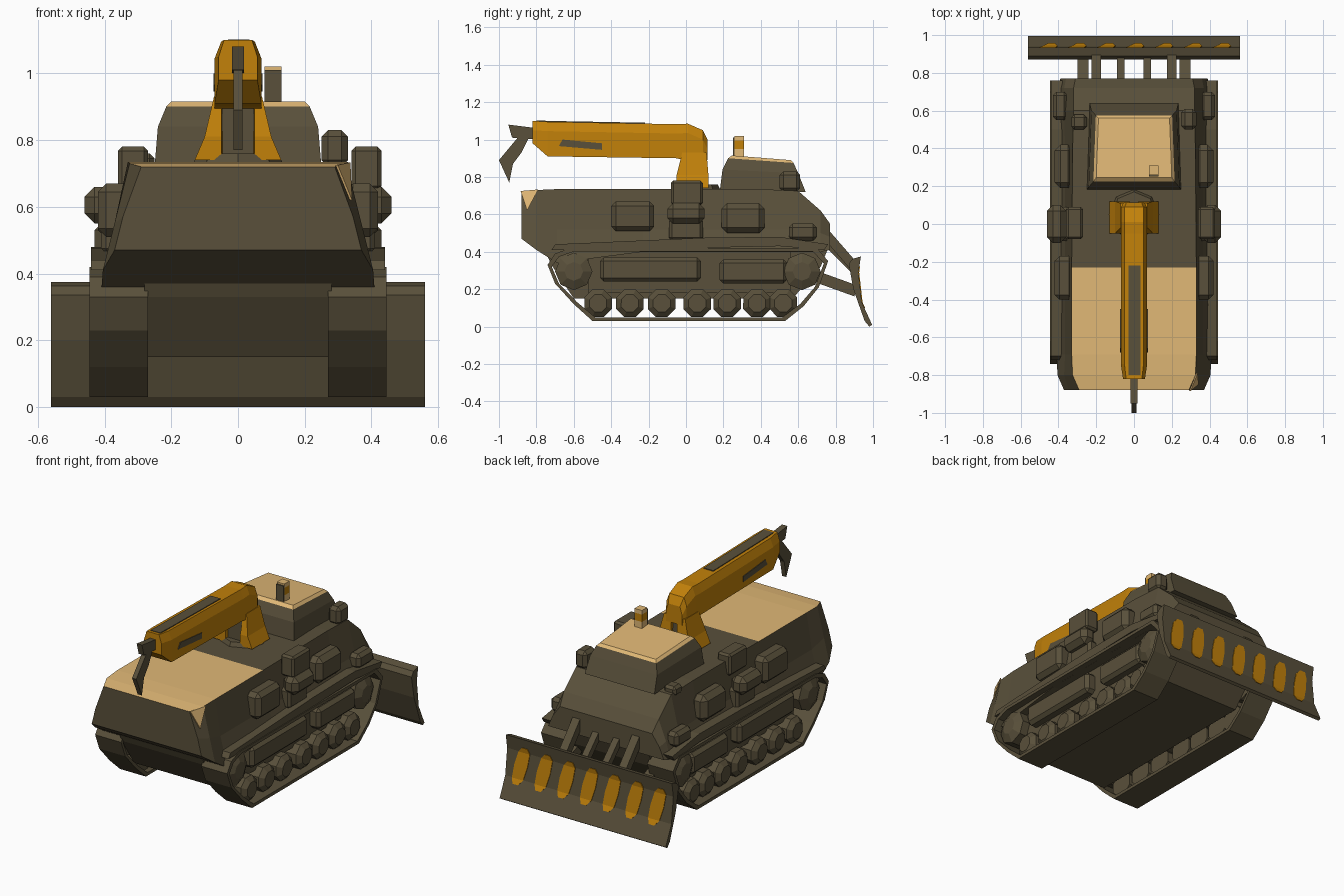
import bpy, bmesh, math
from mathutils import Vector

if "Cube" in bpy.data.objects:
    bpy.data.objects.remove(bpy.data.objects["Cube"])


def make_mat(name, rgb):
    m = bpy.data.materials.new(name)
    m.diffuse_color = (*rgb, 1)
    m.use_nodes = True
    m.node_tree.nodes["Principled BSDF"].inputs["Base Color"].default_value = m.diffuse_color
    return m


OLIVE = make_mat("dark olive", (0.10, 0.08, 0.043))
TAN = make_mat("sand tan", (0.75, 0.48, 0.18))
ORANGE = make_mat("warning orange", (0.54, 0.22, 0.003))


def finish(name, bm, mats, rule=None):
    bmesh.ops.recalc_face_normals(bm, faces=bm.faces)
    bm.normal_update()
    if rule:
        for f in bm.faces:
            f.material_index = rule(f)
    me = bpy.data.meshes.new(name)
    bm.to_mesh(me)
    bm.free()
    for m in mats:
        me.materials.append(m)
    ob = bpy.data.objects.new(name, me)
    bpy.context.collection.objects.link(ob)
    return ob


def loft(name, rings, mats=(OLIVE,), rule=None, closed=False):
    """Skin a list of equal-length point rings, capped unless closed."""
    bm = bmesh.new()
    vs = [[bm.verts.new(p) for p in r] for r in rings]
    n = len(vs[0])
    pairs = list(zip(vs, vs[1:])) + ([(vs[-1], vs[0])] if closed else [])
    for a, b in pairs:
        for i in range(n):
            j = (i + 1) % n
            bm.faces.new((a[i], a[j], b[j], b[i]))
    if not closed:
        bm.faces.new(vs[0])
        bm.faces.new(vs[-1])
    return finish(name, bm, mats, rule)


def extrude(name, prof, x0, x1, mat=OLIVE):
    """Extrude a (y, z) outline along x."""
    return loft(name, [[(x, y, z) for y, z in prof] for x in (x0, x1)], (mat,))


def box(name, lo, hi, mat=OLIVE, bev=0.0):
    bm = bmesh.new()
    bmesh.ops.create_cube(bm, size=1)
    for v in bm.verts:
        v.co = [(a + b) / 2 + c * (b - a) for a, b, c in zip(lo, hi, v.co)]
    if bev:
        bmesh.ops.bevel(bm, geom=bm.edges[:], offset=bev, segments=1, affect='EDGES')
    return finish(name, bm, (mat,))


def disc(x, y, z, r, n=8, a0=0.0):
    return [(x, y + r * math.cos(a0 + 2 * math.pi * i / n), z + r * math.sin(a0 + 2 * math.pi * i / n))
            for i in range(n)]


def beam(name, a, b, w):
    """Square bar between two points."""
    a, b = Vector(a), Vector(b)
    side = Vector((w, 0, 0))
    up = (b - a).normalized().cross(Vector((1, 0, 0))) * w
    return loft(name, [[p + side + up, p - side + up, p - side - up, p + side - up] for p in (a, b)])


def mx(s, x0, x1):
    return min(s * x0, s * x1), max(s * x0, s * x1)


# upper hull: mirrored sections along y, tan forward deck
sections = [(-.88, .29, .72, .345, .57, .37, .47), (-.80, .325, .73, .37, .55, .405, .41),
            (-.69, .33, .735, .365, .52, .41, .34), (-.23, .33, .735, .365, .52, .41, .40),
            (.40, .325, .735, .365, .52, .41, .40), (.60, .32, .725, .37, .52, .41, .40),
            (.72, .32, .62, .37, .50, .40, .40), (.77, .31, .55, .36, .48, .39, .41)]
rings = [[(a, y, za), (b, y, zb), (c, y, zc), (-c, y, zc), (-b, y, zb), (-a, y, za)]
         for y, a, za, b, zb, c, zc in sections]
loft("upper_hull", rings, (OLIVE, TAN),
     lambda f: int(f.normal.z > .9 and f.calc_center_median().y < -.23))
loft("painted_corner", [[(.292 + d, -.884, .725), (.33 + d, -.79, .733), (.335 + d, -.85, .62)]
                        for d in (0, .007)], (TAN,))

# lower hull
extrude("lower_hull", [(-.76, .42), (-.72, .33), (-.60, .15), (.57, .15), (.72, .32), (.76, .42)], -.28, .28)

# running gear on both sides
outer = [(-.74, .33), (-.70, .23), (-.60, .12), (-.50, .03), (.53, .03), (.63, .11),
         (.71, .21), (.76, .35), (.70, .42), (-.62, .42), (-.70, .39)]
inner = [(y * .97, .225 + (z - .225) * .9) for y, z in outer]
for s, tag in ((1, "right"), (-1, "left")):
    x0, x1 = mx(s, .27, .445)
    loft(tag + "_track", [[(x0, *p) for p in outer], [(x1, *p) for p in outer],
                          [(x1, *p) for p in inner], [(x0, *p) for p in inner]], closed=True)
    for i, y in enumerate((-.47, -.30, -.13, .06, .22, .38, .52)):
        loft(f"{tag}_road_wheel_{i}", [disc(s * .30, y, .125, .08, 8, .39), disc(s * .40, y, .125, .08, 8, .39),
                                       disc(s * .425, y, .125, .05, 8, .39)])
    for part, y in (("idler", -.60), ("sprocket", .62)):
        loft(f"{tag}_{part}", [disc(s * .28, y, .295, .10), disc(s * .41, y, .295, .10),
                               disc(s * .435, y, .295, .05)])
    x0, x1 = mx(s, .27, .36)
    box(tag + "_suspension_beam", (x0, -.52, .18), (x1, .56, .40))
    x0, x1 = mx(s, .30, .42)
    box(tag + "_long_bogie_box", (x0, -.46, .24), (x1, .08, .37), bev=.02)
    box(tag + "_short_bogie_box", (x0, .18, .23), (x1, .54, .36), bev=.02)
    x0, x1 = mx(s, .30, .44)
    extrude(tag + "_fender", [(-.72, .41), (-.70, .44), (.10, .475), (.50, .48), (.76, .44),
                              (.74, .41), (.50, .43), (-.40, .41)], x0, x1)

    # stowage on the hull sides
    x0, x1 = mx(s, .32, .42)
    box(tag + "_front_pack", (x0, -.40, .51), (x1, -.17, .67), bev=.025)
    box(tag + "_rear_pack", (x0, .19, .50), (x1, .42, .66), bev=.03)
    x0, x1 = mx(s, .33, .41)
    box(tag + "_winch_base", (x0, -.09, .46), (x1, .09, .58), bev=.015)
    x0, x1 = mx(s, .36, .46)
    box(tag + "_winch_drum", (x0, -.10, .55), (x1, .10, .66), bev=.03)
    x0, x1 = mx(s, .34, .43) if s > 0 else mx(s, .27, .36)
    box(tag + "_winch_top", (x0, -.08, .65), (x1, .09, .78), bev=.012)
    x0, x1 = mx(s, .35, .43)
    box(tag + "_rear_lamp", (x0, .55, .46), (x1, .70, .55), bev=.02)

    # push arms and rams of the blade
    beam(tag + "_push_arm", (s * .27, .66, .28), (s * .27, .91, .19), .03)
    beam(tag + "_lift_ram", (s * .20, .70, .55), (s * .20, .90, .32), .025)
    beam(tag + "_inner_ram", (s * .07, .72, .48), (s * .07, .90, .30), .02)

# turret with tan roof sloping to the rear
shape = [(.25, .18, .64, .72, .72), (.24, .195, .60, .84, .82), (.215, .225, .575, .90, .875),
         (.20, .245, .56, .915, .89)]
loft("turret", [[(-x, a, za), (-x * .94, b, zb), (x * .94, b, zb), (x, a, za)]
                for x, a, b, za, zb in shape], (OLIVE, TAN), lambda f: int(f.calc_center_median().z > .88))
box("turret_lamp", (.25, .50, .72), (.33, .61, .83), bev=.02)
box("turret_step", (-.33, .50, .70), (-.25, .58, .76), bev=.015)

# beacon: tan block, orange band, dark front plate
for part, z0, z1, m in (("base", .89, .95, TAN), ("band", .95, .995, ORANGE), ("cap", .995, 1.02, TAN)):
    box("beacon_" + part, (.08, .26, z0), (.13, .31, z1), m)
box("beacon_front", (.08, .252, .89), (.13, .26, 1.01))

# crane pedestal and legs
loft("crane_pedestal", [[(r * math.cos(i * math.pi / 4), .05 + r * math.sin(i * math.pi / 4), z)
                         for i in range(8)] for r, z in ((.14, .72), (.12, .76))])
for s, tag in ((1, "right"), (-1, "left")):
    loft(tag + "_crane_leg",
         [[(s * .05, a, z), (s * x, a, z), (s * x, b, z), (s * .02, b, z)]
          for x, a, b, z in ((.13, -.05, .12, .74), (.10, -.05, .12, .81), (.072, -.02, .11, .93))], (ORANGE,))
box("crane_post", (-.048, -.03, .73), (.048, .09, .92))

# boom
boom = [(.115, .055, .89, 1.00), (.09, .068, .88, 1.05), (.01, .07, .885, 1.085),
        (-.05, .07, .90, 1.082), (-.74, .07, .91, 1.095), (-.82, .058, .98, 1.10)]
loft("crane_boom", [[(w, y, a), (w, y, b - .05), (w * .72, y, b), (-w * .72, y, b), (-w, y, b - .05), (-w, y, a)]
                    for y, w, a, b in boom], (ORANGE,))
extrude("boom_top_strip", [(-.80, 1.094), (-.70, 1.092), (-.22, 1.084), (-.22, 1.09), (-.70, 1.099), (-.80, 1.102)],
        -.03, .035)
for s, tag in ((1, "right"), (-1, "left")):
    x0, x1 = mx(s, .068, .074)
    extrude(tag + "_boom_side_strip", [(-.68, .965), (-.66, 1.0), (-.45, .98), (-.45, .945)], x0, x1)

# hook
extrude("hook_head", [(-.79, 1.06), (-.95, 1.08), (-.93, 1.01), (-.80, 1.0)], -.018, .018)
extrude("hook", [(-.83, 1.03), (-.90, 1.01), (-1.0, .89), (-.945, .77), (-.925, .87), (-.88, .93)], -.014, .014)

# dozer blade: hollow face with slanted orange stripes
face = [(.935, .375), (.922, .29), (.940, .13), (.995, .01)]
extrude("dozer_blade", [(.89, .362)] + face + [(.98, 0), (.955, .03), (.895, .2), (.87, .335)], -.56, .56)


def blade_y(z):
    for (ya, za), (yb, zb) in zip(face, face[1:]):
        if z >= zb:
            return ya + (yb - ya) * (za - z) / (za - zb)


for i in range(-3, 4):
    rows = []
    for z, w in ((.32, .018), (.29, .038), (.21, .044), (.13, .038), (.10, .018)):
        c, y = i * .153 - (z - .21) * .2, blade_y(z)
        rows.append([(c - w, y - .002, z), (c + w, y - .002, z), (c + w, y + .004, z), (c - w, y + .004, z)])
    loft(f"blade_stripe_{i + 4}", rows, (ORANGE,))
